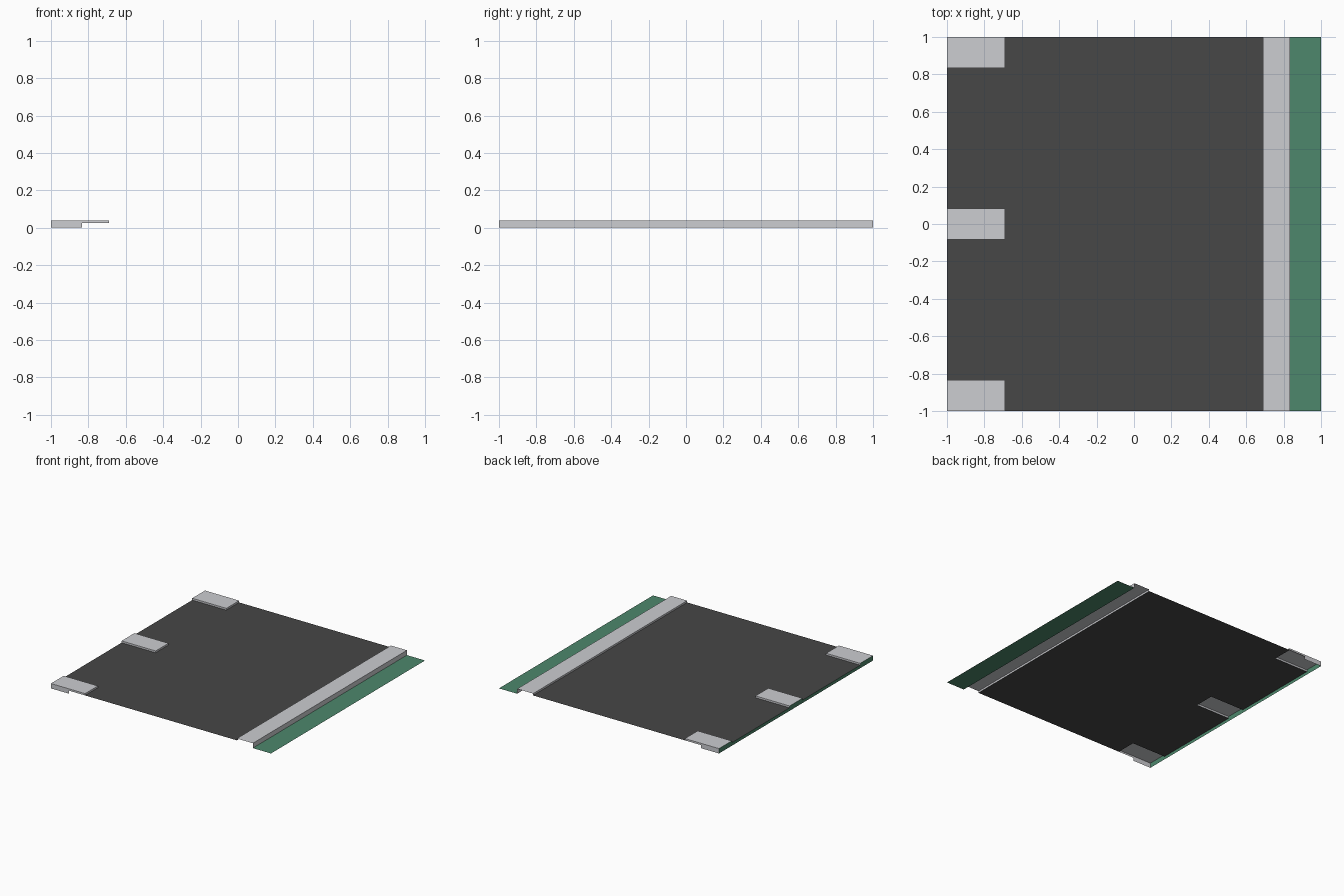
import bpy, bmesh
from mathutils import Vector

if "Cube" in bpy.data.objects:
    bpy.data.objects.remove(bpy.data.objects["Cube"])

XI, XO = 0.69, 0.835      # inner / outer kerb lines
YM, YE = 0.083, 0.834     # middle slab half width, end slab inner edge
ZR, ZT = 0.025, 0.04      # road height, slab top height


def material(name, srgb):
    m = bpy.data.materials.new(name)
    lin = [((c / 255 + 0.055) / 1.055) ** 2.4 for c in srgb]
    m.diffuse_color = (*lin, 1)
    m.use_nodes = True
    m.node_tree.nodes["Principled BSDF"].inputs["Base Color"].default_value = m.diffuse_color
    return m


concrete = material("light concrete", (204, 205, 209))
asphalt = material("dark asphalt", (71, 71, 71))
green = material("grass green", (77, 135, 108))


def build(name, mat, faces):
    """Open sheet mesh from (normal, points) pairs."""
    bm = bmesh.new()
    for normal, pts in faces:
        f = bm.faces.new([bm.verts.new(p) for p in pts])
        f.normal_update()
        if f.normal.dot(Vector(normal)) < 0:
            f.normal_flip()
    bmesh.ops.remove_doubles(bm, verts=bm.verts, dist=1e-5)
    me = bpy.data.meshes.new(name)
    bm.to_mesh(me)
    bm.free()
    me.materials.append(mat)
    ob = bpy.data.objects.new(name, me)
    bpy.context.collection.objects.link(ob)


def flat(x0, x1, y0, y1, z):
    return (0, 0, 1), [(x0, y0, z), (x1, y0, z), (x1, y1, z), (x0, y1, z)]


def wall_x(x, y0, y1, z0, z1, side):
    return (side, 0, 0), [(x, y0, z0), (x, y1, z0), (x, y1, z1), (x, y0, z1)]


def wall_y(y, x0, x1, z0, z1, side):
    return (0, side, 0), [(x0, y, z0), (x1, y, z0), (x1, y, z1), (x0, y, z1)]


# Road surface with notches left open under the slabs
build("road_surface", asphalt, [
    flat(-XI, XI, -1, 1, ZR),
    flat(-1, -XI, YM, YE, ZR),
    flat(-1, -XI, -YE, -YM, ZR)])

# Long kerb on the right, open at the ends and below
build("kerb", concrete, [
    flat(XI, XO, -1, 1, ZT),
    wall_x(XI, -1, 1, ZR, ZT, -1),
    wall_x(XO, -1, 1, 0, ZT, 1)])

# Low green verge beyond the kerb
build("verge", green, [flat(XO, 1, -1, 1, 0)])

# Three slabs on the left edge; outer ends have an L-shaped cap
for name, y0, y1 in (("front_slab", -1, -YE), ("middle_slab", -YM, YM), ("back_slab", YE, 1)):
    faces = [flat(-1, -XI, y0, y1, ZT), wall_x(-XI, y0, y1, ZR, ZT, 1)]
    for y, side in ((y0, -1), (y1, 1)):
        if abs(y) == 1:
            faces += [wall_y(y, -1, -XO, 0, ZT, side), wall_y(y, -XO, -XI, ZR, ZT, side)]
        else:
            faces.append(wall_y(y, -1, -XI, ZR, ZT, side))
    build(name, concrete, faces)

# Green wall along the left edge, taller at the slabs
build("left_edge_wall", green, [
    wall_x(-1, a, b, 0, z, -1) for a, b, z in (
        (-1, -YE, ZT), (-YE, -YM, ZR), (-YM, YM, ZT), (YM, YE, ZR), (YE, 1, ZT))])
